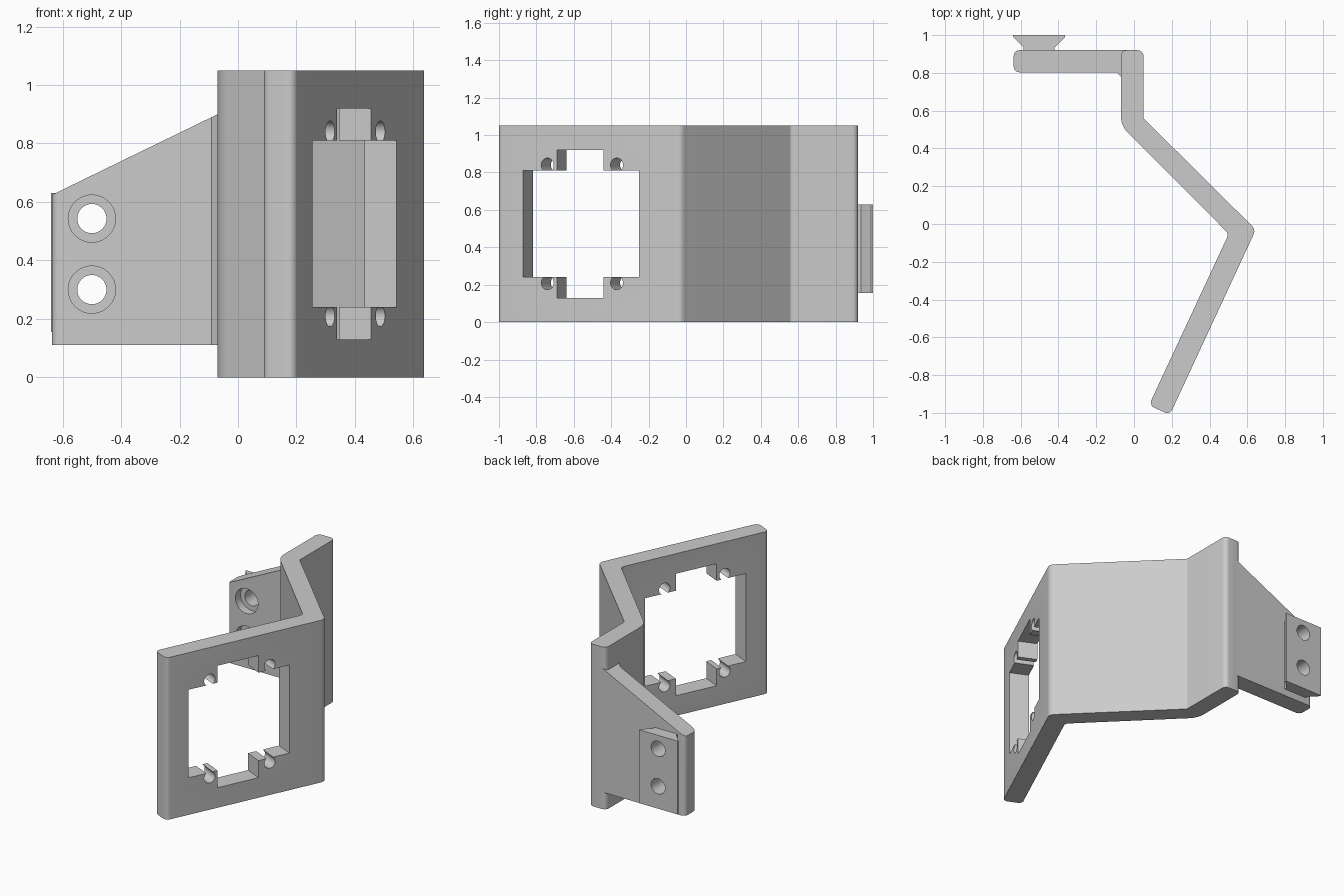
import bpy, bmesh, math
from mathutils import Vector, Matrix

old = bpy.data.objects.get("Cube")
if old:
    bpy.data.objects.remove(old, do_unlink=True)

grey = bpy.data.materials.new("light grey")
grey.use_nodes = True
colour = (0.6, 0.6, 0.6, 1)
grey.diffuse_color = colour
grey.node_tree.nodes["Principled BSDF"].inputs["Base Color"].default_value = colour


def rounded(corners, steps=6):
    """Turn (x, y, radius) corners into an outline with filleted corners."""
    out = []
    for i, (x, y, r) in enumerate(corners):
        p = Vector((x, y))
        if r == 0:
            out.append(p)
            continue
        a = (Vector(corners[i - 1][:2]) - p).normalized()
        b = (Vector(corners[(i + 1) % len(corners)][:2]) - p).normalized()
        half = a.angle(b) / 2
        centre = p + (a + b).normalized() * r / math.sin(half)
        start = p + a * r / math.tan(half) - centre
        end = p + b * r / math.tan(half) - centre
        sweep = start.angle_signed(end)
        for k in range(steps + 1):
            # angle_signed is clockwise positive
            out.append(centre + Matrix.Rotation(-sweep * k / steps, 2) @ start)
    return out


def make_object(name, bm):
    bmesh.ops.recalc_face_normals(bm, faces=bm.faces)
    mesh = bpy.data.meshes.new(name)
    bm.to_mesh(mesh)
    bm.free()
    obj = bpy.data.objects.new(name, mesh)
    bpy.context.collection.objects.link(obj)
    mesh.materials.append(grey)
    return obj


def extrude(corners, z0, z1):
    bm = bmesh.new()
    face = bm.faces.new([bm.verts.new((p.x, p.y, z0)) for p in rounded(corners)])
    grown = bmesh.ops.extrude_face_region(bm, geom=[face])["geom"]
    verts = [v for v in grown if isinstance(v, bmesh.types.BMVert)]
    bmesh.ops.translate(bm, verts=verts, vec=(0, 0, z1 - z0))
    return bm


def box_cutter(matrix, size):
    bm = bmesh.new()
    bmesh.ops.create_cube(bm, size=1, matrix=matrix @ Matrix.Diagonal((*size, 1)))
    return make_object("box_cutter", bm)


def drill(matrix, radius, length):
    bm = bmesh.new()
    bmesh.ops.create_cone(bm, cap_ends=True, segments=32, radius1=radius,
                          radius2=radius, depth=length, matrix=matrix)
    return make_object("drill_cutter", bm)


def cut(obj, cutters):
    bpy.context.view_layer.objects.active = obj
    for c in cutters:
        c.hide_render = True
        mod = obj.modifiers.new("cut", 'BOOLEAN')
        mod.operation, mod.solver, mod.object = 'DIFFERENCE', 'EXACT', c
        bpy.ops.object.modifier_apply(modifier=mod.name)
        bpy.data.objects.remove(c, do_unlink=True)


def smooth(obj):
    bpy.ops.object.select_all(action='DESELECT')
    obj.select_set(True)
    bpy.context.view_layer.objects.active = obj
    bpy.ops.object.shade_smooth_by_angle(angle=math.radians(25))


# Bent plate: mounting post, diagonal web and front panel in one profile
plate = make_object("bent_plate", extrude([
    (-0.07, 0.92, 0.03), (0.05, 0.92, 0.03), (0.05, 0.56, 0.02),
    (0.645, -0.03, 0.04), (0.19, -1.01, 0.03), (0.079, -0.96, 0.03),
    (0.502, -0.052, 0.03), (-0.07, 0.52, 0.13)], 0, 1.05))

# Panel opening, tall notch and four screw holes, square to the panel
tilt = math.radians(-25)
slope = math.tan(-tilt)
MID_Z = 0.525


def on_panel(y, z):
    return Matrix.Translation((0.659 + slope * y, y, z)) @ Matrix.Rotation(tilt, 4, 'Z')


cutters = [box_cutter(on_panel(-0.56, MID_Z), (0.4, 0.62 / math.cos(tilt), 0.57)),
           box_cutter(on_panel(-0.565, MID_Z), (0.4, 0.25 / math.cos(tilt), 0.79))]
for y in (-0.74, -0.37):
    for side in (-1, 1):
        m = on_panel(y, MID_Z + side * 0.315) @ Matrix.Rotation(math.pi / 2, 4, 'Y')
        cutters.append(drill(m, 0.037, 0.42))
cut(plate, cutters)

# Side arm with a sloping top edge
bm = extrude([(-0.637, 0.92, 0.03), (-0.637, 0.803, 0.03), (-0.09, 0.803, 0),
              (-0.07, 0.78, 0), (-0.035, 0.78, 0), (-0.035, 0.92, 0)], 0.11, 1.0)
cutting = bmesh.ops.bisect_plane(
    bm, geom=bm.verts[:] + bm.edges[:] + bm.faces[:], plane_co=(-0.07, 0, 0.9),
    plane_no=(-0.275, 0, 0.565), clear_outer=True)["geom_cut"]
bmesh.ops.holes_fill(bm, edges=[e for e in cutting if isinstance(e, bmesh.types.BMEdge)])
arm = make_object("side_arm", bm)

# Dovetail block on the back of the arm
dovetail = make_object("dovetail_block", extrude([
    (-0.64, 1.0, 0), (-0.64, 0.99, 0), (-0.585, 0.935, 0), (-0.585, 0.915, 0),
    (-0.42, 0.915, 0), (-0.42, 0.935, 0), (-0.365, 0.99, 0), (-0.365, 1.0, 0)], 0.155, 0.63))

# Bolt holes, counterbored from the front of the arm
for z in (0.30, 0.543):
    def bolt(y):
        return Matrix.Translation((-0.5, y, z)) @ Matrix.Rotation(math.pi / 2, 4, 'X')
    cut(arm, [drill(bolt(0.8), 0.081, 0.11), drill(bolt(0.9), 0.05, 0.5)])
    cut(dovetail, [drill(bolt(0.9), 0.05, 0.5)])

for part in (plate, arm, dovetail):
    smooth(part)
